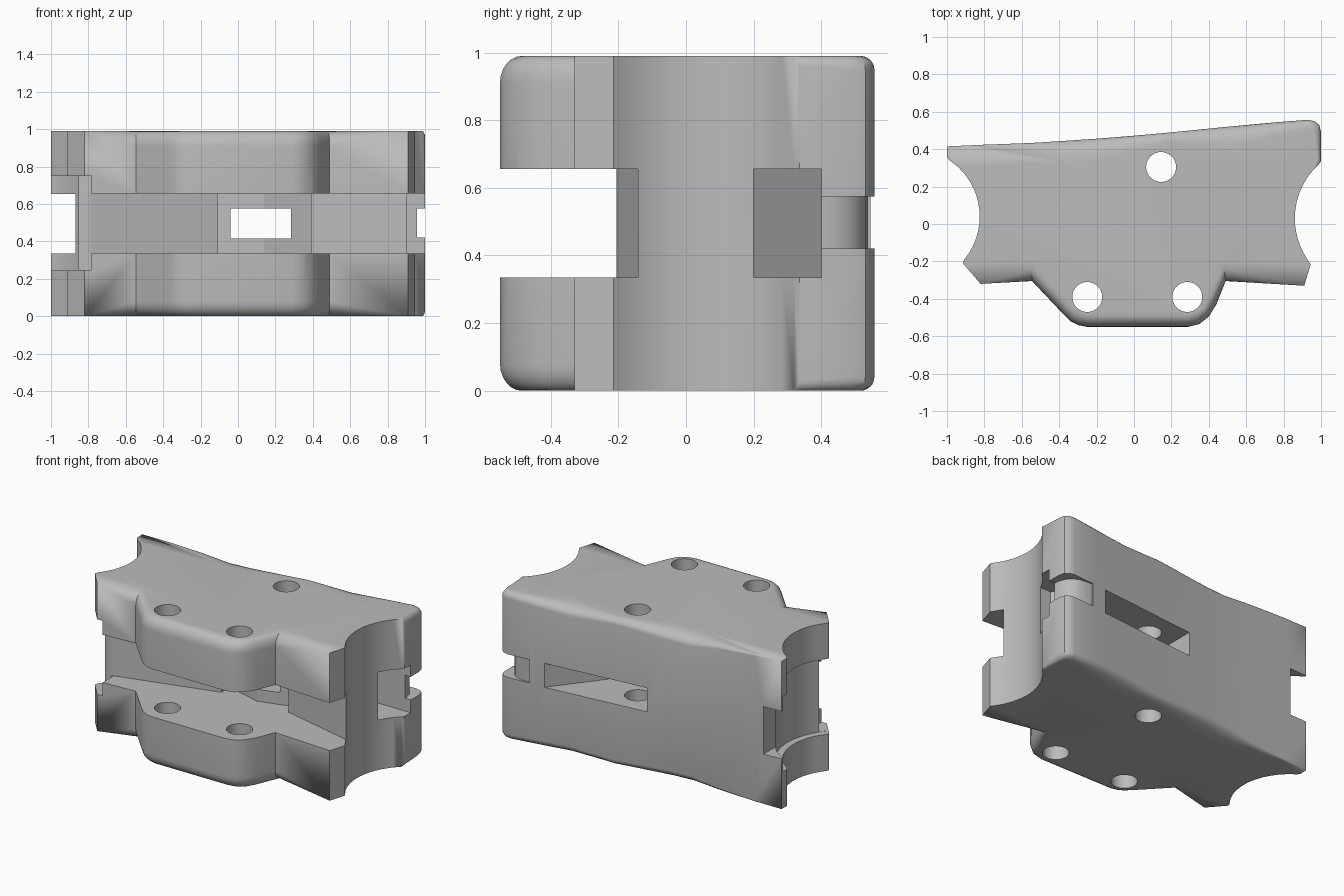
import bpy, bmesh, math

cube = bpy.data.objects.get("Cube")
if cube:
    bpy.data.objects.remove(cube, do_unlink=True)

H = 0.99

grey = bpy.data.materials.new("plain grey")
grey.use_nodes = True
grey.diffuse_color = (0.5, 0.5, 0.5, 1)
for node in grey.node_tree.nodes:
    if node.type == "BSDF_PRINCIPLED":
        node.inputs["Base Color"].default_value = (0.5, 0.5, 0.5, 1)


def make_object(name, bm):
    bmesh.ops.remove_doubles(bm, verts=bm.verts, dist=0.0005)
    bmesh.ops.recalc_face_normals(bm, faces=bm.faces)
    mesh = bpy.data.meshes.new(name)
    bm.to_mesh(mesh)
    bm.free()
    mesh.materials.append(grey)
    obj = bpy.data.objects.new(name, mesh)
    bpy.context.collection.objects.link(obj)
    return obj


def circle(cx, cy, r, n=48):
    return [(cx + r * math.cos(2 * math.pi * i / n),
             cy + r * math.sin(2 * math.pi * i / n)) for i in range(n)]


def loft(bm, rings):
    """Skin closed rings of equal length and cap both ends."""
    vs = [[bm.verts.new(p) for p in ring] for ring in rings]
    n = len(vs[0])
    for a, b in zip(vs, vs[1:]):
        for i in range(n):
            j = (i + 1) % n
            bm.faces.new((a[i], a[j], b[j], b[i]))
    bm.faces.new(vs[0][::-1])
    bm.faces.new(vs[-1])


def arc_between(cx, cy, r, y0, y1, side, n=14):
    """Sharp-rimmed points of a concave end, from y0 to y1."""
    pts = []
    for i in range(n + 1):
        y = y0 + (y1 - y0) * i / n
        x = cx + side * math.sqrt(r * r - (y - cy) ** 2)
        pts.append((x, y, x, y, 0))
    return pts


# Outline entries: side x, side y, cap x, cap y, fillet depth
front = [
    (-0.82, -0.32, -0.82, -0.32, 0),
    (-0.545, -0.305, -0.55, -0.21, 0.08),
    (-0.38, -0.48, -0.345, -0.43, 0.08),
    (-0.34, -0.52, -0.31, -0.46, 0.08),
    (-0.30, -0.54, -0.28, -0.477, 0.08),
    (-0.25, -0.55, -0.25, -0.485, 0.08),
    (0.29, -0.55, 0.285, -0.485, 0.08),
    (0.35, -0.535, 0.33, -0.475, 0.08),
    (0.40, -0.495, 0.37, -0.45, 0.08),
    (0.44, -0.43, 0.40, -0.40, 0.08),
    (0.49, -0.305, 0.48, -0.21, 0.08),
    (0.91, -0.33, 0.91, -0.33, 0),
    (0.945, -0.215, 0.945, -0.215, 0),
]
corner = [
    (1.0, 0.335, 0.98, 0.345, 0.03),
    (1.0, 0.49, 0.965, 0.48, 0.04),
    (0.99, 0.53, 0.96, 0.497, 0.04),
    (0.965, 0.55, 0.945, 0.51, 0.04),
    (0.93, 0.557, 0.92, 0.515, 0.04),
]
# Wavy rear edge: x, y, inset, fillet depth
rear = [(0.75, 0.543, 0.065, 0.05), (0.5, 0.52, 0.11, 0.06),
        (0.35, 0.505, 0.08, 0.05), (0.2, 0.49, 0.05, 0.04),
        (0.0, 0.472, 0.075, 0.05), (-0.2, 0.456, 0.11, 0.06),
        (-0.35, 0.446, 0.12, 0.06), (-0.55, 0.433, 0.05, 0.03),
        (-0.8, 0.424, 0.012, 0.01), (-1.0, 0.415, 0, 0)]
outline = (front + arc_between(1.251, 0.03, 0.391, -0.19, 0.32, -1) + corner
           + [(x, y, x, y - i, d) for x, y, i, d in rear]
           + [(-1, 0.36, -1, 0.36, 0)]
           + arc_between(-1.187, 0.04, 0.362, 0.345, -0.19, 1)
           + [(-0.915, -0.21, -0.915, -0.21, 0)])

# Filleted body: same rim profile at the top and the bottom
STEPS = 6
upper = []
for k in range(STEPS + 1):
    a = math.pi / 2 * k / STEPS
    s = 1 - math.cos(a)
    upper.append([(x + (tx - x) * s, y + (ty - y) * s, H - d + d * math.sin(a))
                  for x, y, tx, ty, d in outline])
lower = [[(x, y, H - z) for x, y, z in ring] for ring in reversed(upper)]
bm = bmesh.new()
loft(bm, lower + upper)
body = make_object("clamp_body", bm)


def cut(name, points, z0, z1):
    """Subtract an upright prism from the body."""
    bm = bmesh.new()
    loft(bm, [[(x, y, z) for x, y in points] for z in (z0, z1)])
    cutter = make_object(name, bm)
    cutter.hide_render = True
    mod = body.modifiers.new(name, "BOOLEAN")
    mod.operation = "DIFFERENCE"
    mod.solver = "EXACT"
    mod.object = cutter
    bpy.context.view_layer.objects.active = body
    bpy.ops.object.modifier_apply(modifier=name)
    bpy.data.objects.remove(cutter, do_unlink=True)


# Three through holes
for i, (x, y) in enumerate([(-0.25, -0.39), (0.285, -0.39), (0.145, 0.305)]):
    cut("pin_hole_%d" % i, circle(x, y, 0.08), -0.2, 1.2)

# Wide front slot with angled back walls
cut("front_slot", [(-1.2, -0.7), (1.2, -0.7), (1.2, -0.215), (0.89, -0.14),
                   (0.39, -0.02), (0.39, 0.07), (0.14, 0.0), (-0.11, 0.07),
                   (-0.11, -0.02), (-0.78, -0.2), (-1.2, -0.31)], 0.335, 0.655)

# Tapered window through to the rear
cut("rear_window", [(-0.04, -0.15), (0.275, -0.15), (0.275, 0.03),
                    (0.67, 0.53), (0.8, 0.7), (-0.04, 0.7)], 0.415, 0.575)

# Taller round groove and notches at the right end
cut("end_groove", circle(-1.187, 0.04, 0.407, 64), 0.245, 0.75)
cut("front_horn_notch", [(-1.2, -0.6), (-0.782, -0.6), (-0.782, -0.21),
                         (-0.86, -0.19), (-1.2, -0.19)], 0.246, 0.749)
cut("rear_horn_notch", [(-1.2, 0.1), (-0.87, 0.1), (-0.87, 0.7), (-1.2, 0.7)],
    0.336, 0.654)

# Side pocket and corner groove at the left end
cut("side_pocket", [(1.2, 0.2), (0.82, 0.2), (0.66, 0.4), (1.2, 0.4)], 0.335, 0.655)
cut("corner_groove", [(1.2, 0.385), (0.96, 0.385), (0.955, 0.43), (0.94, 0.475),
                      (0.91, 0.51), (0.87, 0.53), (0.82, 0.537), (0.78, 0.538),
                      (0.78, 0.7), (1.2, 0.7)], 0.42, 0.575)

bpy.ops.object.select_all(action="DESELECT")
body.select_set(True)
bpy.context.view_layer.objects.active = body
bpy.ops.object.shade_smooth_by_angle(angle=math.radians(30))
